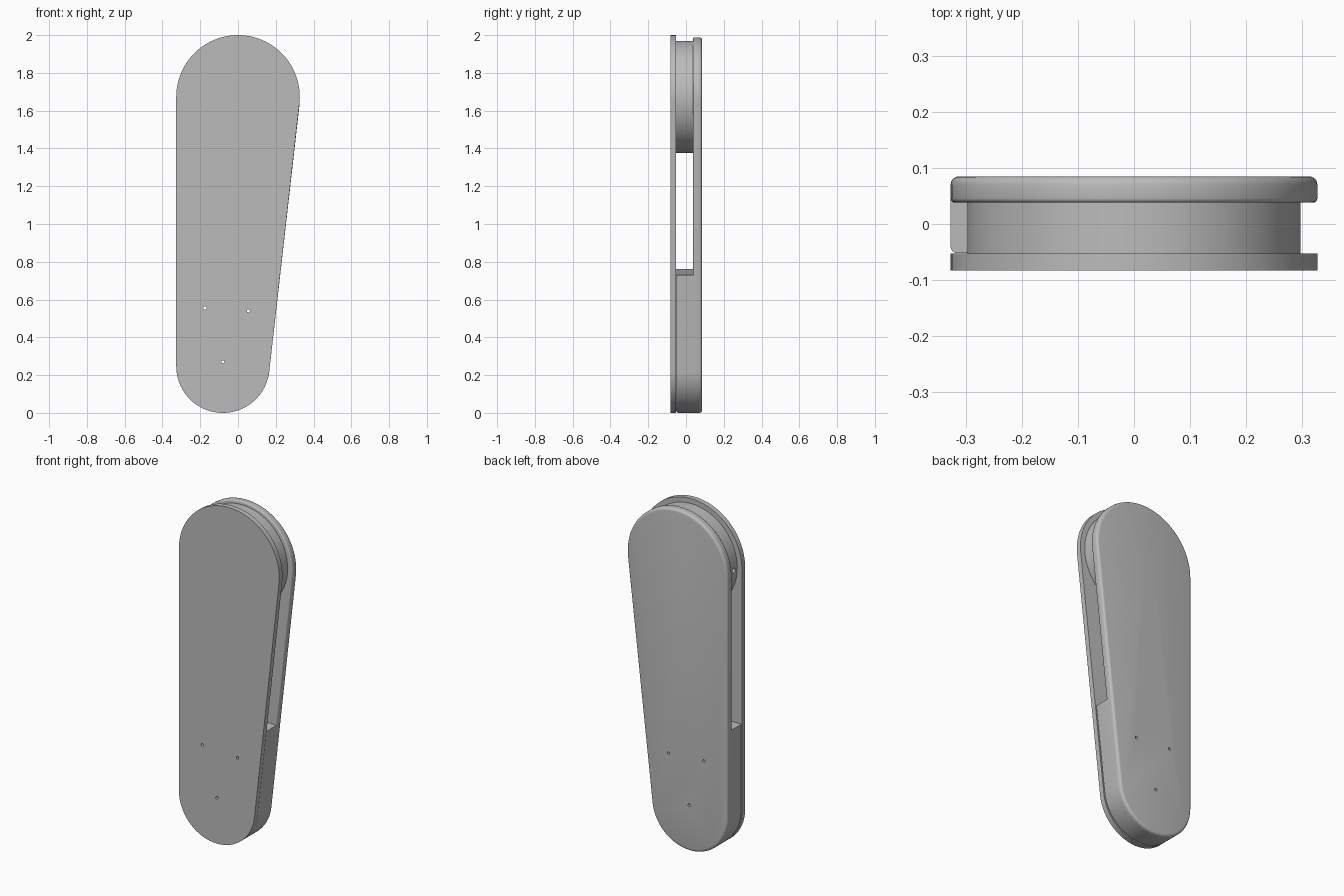
import bpy, bmesh, math
from mathutils import Vector

cube = bpy.data.objects.get("Cube")
if cube:
    bpy.data.objects.remove(cube, do_unlink=True)

grey = bpy.data.materials.new("plain_grey")
grey.use_nodes = True
COLOUR = (0.5, 0.5, 0.5, 1)
grey.diffuse_color = COLOUR
grey.node_tree.nodes["Principled BSDF"].inputs["Base Color"].default_value = COLOUR

# Two circles in the xz plane whose shared tangents make the tapered outline
BIG, BIG_R = Vector((0, 1.673)), 0.327
SMALL, SMALL_R = Vector((-0.08, 0.247)), 0.247


def tangent_angles(big):
    axis = big - SMALL
    phi = math.atan2(axis.y, axis.x)
    half = math.acos((SMALL_R - BIG_R) / axis.length)
    return phi - half, phi + half


def arc(centre, radius, start, end, steps=48):
    angles = [start + (end - start) * i / steps for i in range(steps + 1)]
    return [centre + radius * Vector((math.cos(a), math.sin(a))) for a in angles]


def outline(big):
    right, left = tangent_angles(big)
    return arc(big, BIG_R, right, left) + arc(SMALL, SMALL_R, left, right + math.tau)


def block_outline(big, t):
    """Lower end of the outline, cut square to its axis."""
    right, left = tangent_angles(big)
    top = arc(big, BIG_R, right, left, 1)
    bottom = arc(SMALL, SMALL_R, left, right + math.tau)
    return [bottom[-1].lerp(top[0], t), bottom[0].lerp(top[1], t)] + bottom


def slab(name, points, y0, y1, front=0, back=0, skip_first=False):
    """Extrude an xz outline from y0 to y1, rounding the front and back rims."""
    bm = bmesh.new()
    rims = []
    for y in (y0, y1):
        rims.append([bm.verts.new((p.x, y, p.y)) for p in points])
    bm.faces.new(rims[0])
    bm.faces.new(rims[1][::-1])
    n = len(points)
    for i in range(n):
        j = (i + 1) % n
        bm.faces.new((rims[0][j], rims[0][i], rims[1][i], rims[1][j]))
    bmesh.ops.recalc_face_normals(bm, faces=bm.faces[:])
    for rim, radius in zip(rims, (front, back)):
        if radius:
            edges = [bm.edges.get((rim[i], rim[(i + 1) % n]))
                     for i in range(1 if skip_first else 0, n)]
            bmesh.ops.bevel(bm, geom=edges, offset=radius, segments=4,
                            profile=0.5, affect='EDGES')
    mesh = bpy.data.meshes.new(name)
    bm.to_mesh(mesh)
    bm.free()
    obj = bpy.data.objects.new(name, mesh)
    bpy.context.collection.objects.link(obj)
    mesh.materials.append(grey)
    return obj


def finish(obj, cutters=()):
    bpy.ops.object.select_all(action='DESELECT')
    bpy.context.view_layer.objects.active = obj
    obj.select_set(True)
    for cutter in cutters:
        mod = obj.modifiers.new("hole", 'BOOLEAN')
        mod.operation, mod.solver, mod.object = 'DIFFERENCE', 'EXACT', cutter
        bpy.ops.object.modifier_apply(modifier=mod.name)
    bpy.ops.object.shade_smooth_by_angle(angle=math.radians(30))


# Housing: flat front cover, rounded back plate and lower spacer block
back_big = BIG - Vector((0, 0.012))
front_cover = slab("front_cover", outline(BIG), -0.083, -0.053)
back_plate = slab("back_plate", outline(back_big), 0.038, 0.085, 0.008, 0.015)
spacer = slab("spacer_block", block_outline(back_big, 0.364), -0.052, 0.065,
              front=0.012, skip_first=True)

# Wheel held between the plates
wheel = slab("wheel", arc(BIG, 0.297, 0, math.tau, 96)[:-1], -0.053, 0.039)

# Screw holes through the lower end
holes = []
for x, z in ((-0.175, 0.555), (0.055, 0.54), (-0.08, 0.27)):
    circle = arc(Vector((x, z)), 0.008, 0, math.tau, 16)[:-1]
    holes.append(slab("screw_hole_cutter", circle, -0.2, 0.2))

# Small cord hole in the side of the wheel
bpy.ops.mesh.primitive_cylinder_add(vertices=20, radius=0.014, depth=0.12,
                                    location=(-0.297, -0.02, 1.67),
                                    rotation=(0, math.pi / 2, 0))
cord_hole = bpy.context.object
cord_hole.name = "cord_hole_cutter"
cord_hole.data.materials.append(grey)

for part in (front_cover, back_plate, spacer):
    finish(part, holes)
finish(wheel, [cord_hole])
for cutter in holes + [cord_hole]:
    bpy.data.objects.remove(cutter, do_unlink=True)
